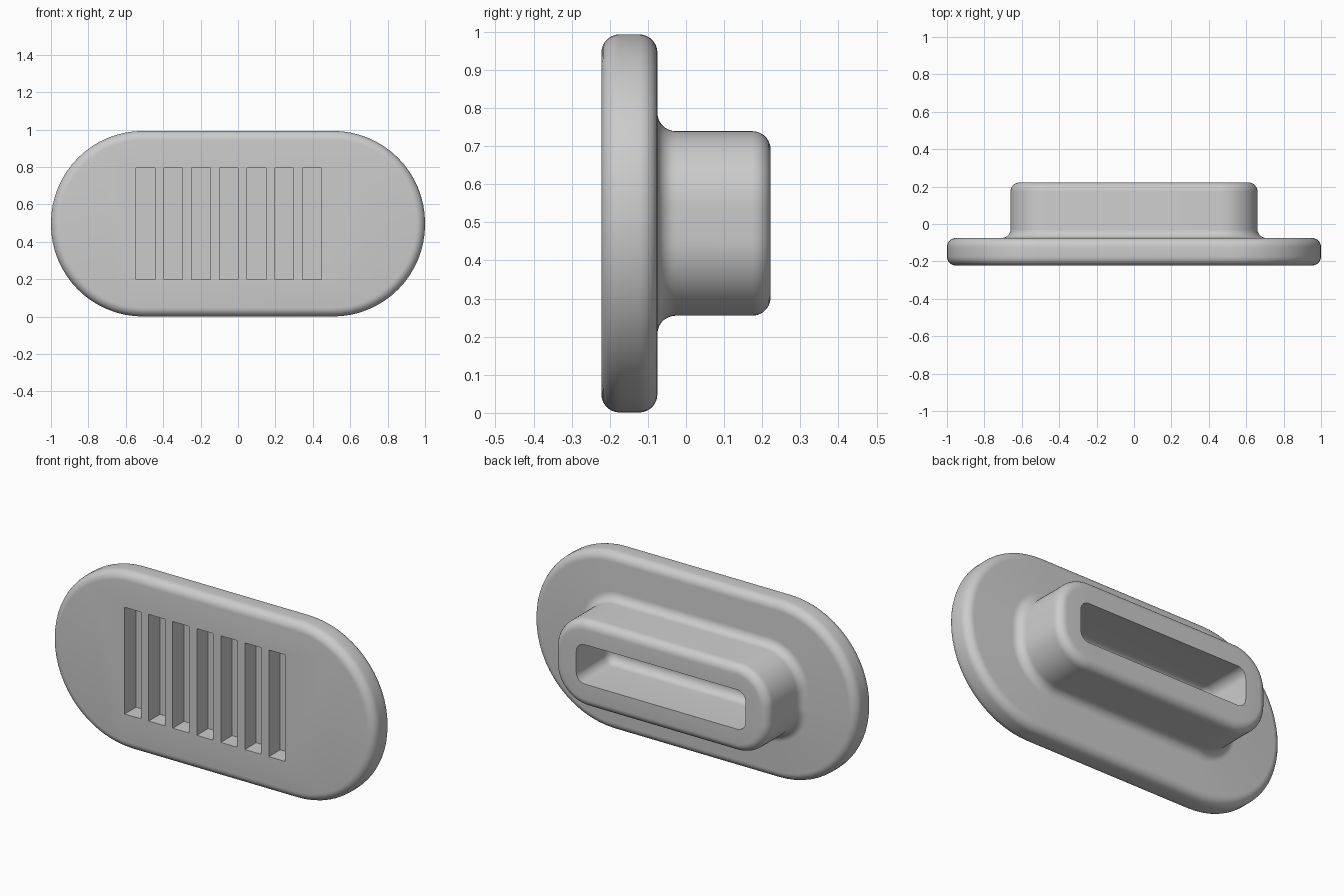
import bpy, bmesh, math

if "Cube" in bpy.data.objects:
    bpy.data.objects.remove(bpy.data.objects["Cube"])

ZC = 0.497          # height of the centre line
FRONT, PLATE_BACK, BACK = -0.222, -0.075, 0.222
SEG = 16            # segments per outline corner
ARC = 7             # segments per edge rounding

grey = bpy.data.materials.new("light grey")
grey.diffuse_color = (0.6, 0.6, 0.6, 1)
grey.use_nodes = True
grey.node_tree.nodes["Principled BSDF"].inputs["Base Color"].default_value = grey.diffuse_color


def outline(hx, hz, r, y):
    """Rounded rectangle facing the y axis."""
    pts = []
    for k, (sx, sz) in enumerate([(1, 1), (-1, 1), (-1, -1), (1, -1)]):
        for i in range(SEG + 1):
            a = math.radians(90 * k + 90 * i / SEG)
            pts.append((sx * (hx - r) + r * math.cos(a), y,
                        ZC + sz * (hz - r) + r * math.sin(a)))
    return pts


def arc(o0, y0, r, start, end):
    """Quarter arc of (outline offset, y) pairs about (o0, y0)."""
    res = []
    for i in range(ARC + 1):
        a = math.radians(start + (end - start) * i / ARC)
        res.append((o0 + r * math.cos(a), y0 + r * math.sin(a)))
    return res


plate = (1.0, 0.496, 0.492)     # half width, half height, corner radius
boss = (0.66, 0.242, 0.2)
pocket = (0.523, 0.11, 0.052)
R = 0.048

# Cross-section: plate edge, base fillet, boss rim, pocket wall and pocket floor
sections = [(plate, arc(-R, FRONT + R, R, -90, 0)),
            (plate, arc(-R, PLATE_BACK - R, R, 0, 90)),
            (boss, arc(R, PLATE_BACK + R, R, 270, 180)),
            (boss, arc(-R, BACK - R, R, 0, 90)),
            (pocket, [(0, BACK)]),
            (pocket, arc(-R, PLATE_BACK + R, R, 0, -90))]

bm = bmesh.new()
rings = []
for (hx, hz, r), prof in sections:
    for off, y in prof:
        rings.append([bm.verts.new(p) for p in
                      outline(hx + off, hz + off, r + off, y)])
n = len(rings[0])
for a, b in zip(rings, rings[1:]):
    for i in range(n):
        j = (i + 1) % n
        bm.faces.new((a[i], a[j], b[j], b[i]))
bm.faces.new(rings[0])
bm.faces.new(rings[-1])
bmesh.ops.recalc_face_normals(bm, faces=bm.faces)
mesh = bpy.data.meshes.new("vent_plug")
bm.to_mesh(mesh)
bm.free()
body = bpy.data.objects.new("vent_plug", mesh)
bpy.context.collection.objects.link(body)
mesh.materials.append(grey)

# Seven blind slots in the front face
bm = bmesh.new()
for i in range(7):
    cube = bmesh.ops.create_cube(bm, size=1)["verts"]
    bmesh.ops.scale(bm, verts=cube, vec=(0.1, 0.2, 0.596))
    bmesh.ops.translate(bm, verts=cube, vec=(-0.495 + 0.1485 * i, FRONT, 0.498))
cut_mesh = bpy.data.meshes.new("slot_cutter")
bm.to_mesh(cut_mesh)
bm.free()
cut_mesh.materials.append(grey)
cutter = bpy.data.objects.new("slot_cutter", cut_mesh)
bpy.context.collection.objects.link(cutter)
cutter.hide_render = True

mod = body.modifiers.new("slots", "BOOLEAN")
mod.operation = "DIFFERENCE"
mod.solver = "EXACT"
mod.object = cutter
bpy.context.view_layer.objects.active = body
body.select_set(True)
bpy.ops.object.modifier_apply(modifier=mod.name)
bpy.data.objects.remove(cutter)
bpy.ops.object.shade_smooth_by_angle(angle=math.radians(30))
